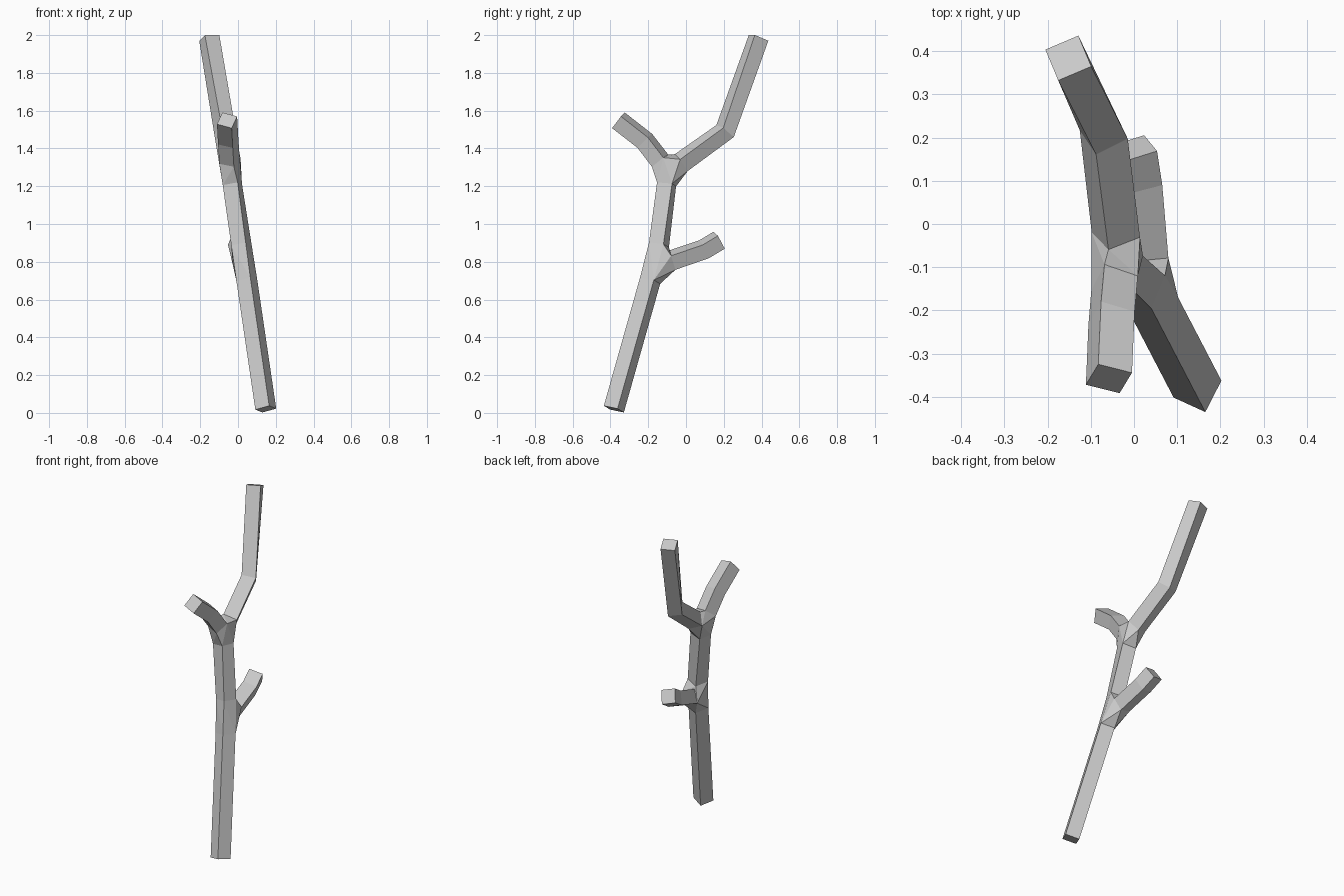
import bpy, bmesh
from mathutils import Vector

if "Cube" in bpy.data.objects:
    bpy.data.objects.remove(bpy.data.objects["Cube"])

bm = bmesh.new()
R = 0.0587  # half diagonal of the square section


def ring(centre, tangent, corner):
    """Square ring across the tangent, one corner pointing along 'corner'."""
    t = Vector(tangent).normalized()
    a = Vector(corner)
    a = (a - t * a.dot(t)).normalized() * R
    b = t.cross(a)
    return [bm.verts.new(Vector(centre) + d) for d in (a, b, -a, -b)]


def rings(path, corners):
    """One ring per path point, tilted to halve each bend."""
    pts = [Vector(p) for p in path]
    out = []
    for i, p in enumerate(pts):
        t = Vector()
        if i > 0:
            t += (p - pts[i - 1]).normalized()
        if i < len(pts) - 1:
            t += (pts[i + 1] - p).normalized()
        out.append(ring(p, t, corners[i]))
    return out


def bridge(r1, r2):
    for i in range(4):
        j = (i + 1) % 4
        bm.faces.new((r1[i], r1[j], r2[j], r2[i]))


def junction(*rs):
    """Convex hull around three rings, left open where the limbs attach."""
    bmesh.ops.convex_hull(bm, input=[v for r in rs for v in r])
    sets = [set(r) for r in rs]
    inner = [f for f in bm.faces if any(set(f.verts) <= s for s in sets)]
    bmesh.ops.delete(bm, geom=inner, context='FACES_ONLY')
    for e in [e for e in bm.edges if not e.link_faces]:
        bm.edges.remove(e)


# main stem
stem = rings([(0.147, -0.382, 0.02), (0.047, -0.19, 0.70),
              (0.018, -0.143, 0.89), (-0.03, -0.103, 1.21)],
             [(0.018, -0.053, 0.018), (0.018, -0.053, 0.018),
              (0.022, -0.052, 0.015), (0.028, -0.05, 0.01)])
# lower side twig
twig = rings([(0.026, -0.075, 0.808), (0.012, 0.095, 0.866), (0.0, 0.175, 0.914)],
             [(0.055, -0.01, 0.022)] * 3)
# short upper fork
fork = rings([(-0.045, -0.137, 1.335), (-0.052, -0.218, 1.44), (-0.058, -0.358, 1.549)],
             [(0.053, 0.013, 0.021)] * 3)
# long upper limb
limb = rings([(-0.042, -0.025, 1.325), (-0.07, 0.207, 1.492), (-0.152, 0.384, 1.985)],
             [(0.052, -0.013, 0.010), (0.052, -0.013, 0.010), (0.052, -0.02, 0.012)])

# joints where limbs meet
junction(stem[1], stem[2], twig[0])
junction(stem[3], fork[0], limb[0])

# straight runs and end caps
for a, b in ((stem[0], stem[1]), (stem[2], stem[3]), (twig[0], twig[1]),
             (twig[1], twig[2]), (fork[0], fork[1]), (fork[1], fork[2]),
             (limb[0], limb[1]), (limb[1], limb[2])):
    bridge(a, b)
for r in (stem[0], twig[2], fork[2], limb[2]):
    bm.faces.new(r)

bmesh.ops.recalc_face_normals(bm, faces=bm.faces[:])
mesh = bpy.data.meshes.new("branch")
bm.to_mesh(mesh)
bm.free()
obj = bpy.data.objects.new("branch", mesh)
bpy.context.collection.objects.link(obj)
